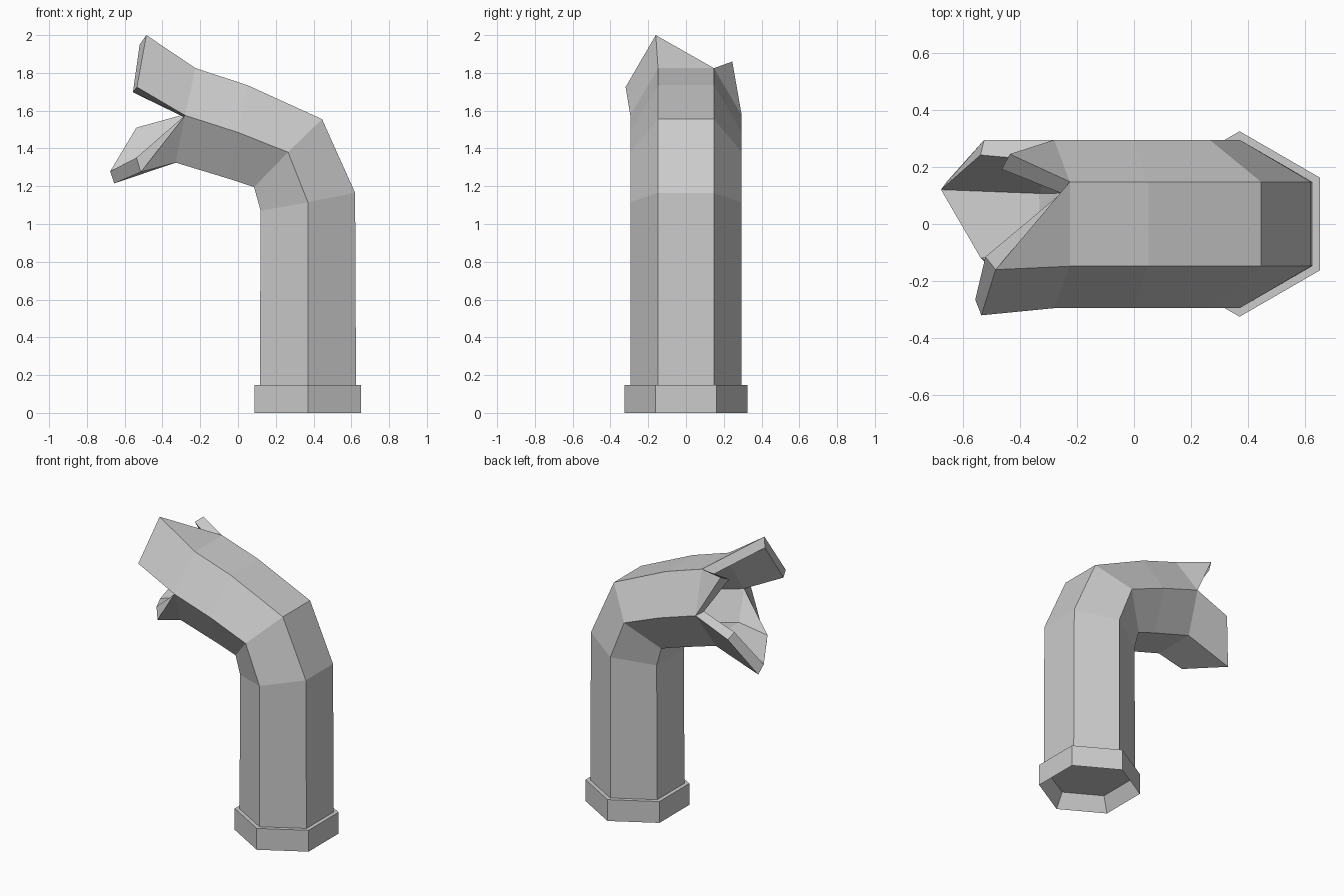
import bpy, bmesh, math

if "Cube" in bpy.data.objects:
    bpy.data.objects.remove(bpy.data.objects["Cube"])

AXIS_X = 0.37


def hexagon(bm, radius, z):
    """Horizontal hexagon with corners on the y axis."""
    return [bm.verts.new((AXIS_X + radius * math.cos(math.radians(30 + 60 * k)),
                          radius * math.sin(math.radians(30 + 60 * k)), z))
            for k in range(6)]


def bridge(bm, a, b):
    for k in range(6):
        n = (k + 1) % 6
        bm.faces.new((a[k], a[n], b[n], b[k]))


def finish(bm, name):
    mesh = bpy.data.meshes.new(name)
    bm.to_mesh(mesh)
    bm.free()
    ob = bpy.data.objects.new(name, mesh)
    bpy.context.collection.objects.link(ob)
    return ob


# Bent pipe: each section gives (x, z) of outer, middle and inner corners
sections = [
    ((0.625, 0.11), (0.37, 0.11), (0.115, 0.11)),
    ((0.62, 1.165), (0.37, 1.115), (0.12, 1.07)),
    ((0.445, 1.555), (0.265, 1.38), (0.085, 1.195)),
    ((0.05, 1.735), (0.0, 1.485), (-0.05, 1.24)),
    ((-0.225, 1.825), (-0.28, 1.575), (-0.33, 1.325)),
]
bm = bmesh.new()
rings = []
for outer, mid, inner in sections:
    corners = [(outer, 0.148), (mid, 0.295), (inner, 0.148),
               (inner, -0.148), (mid, -0.295), (outer, -0.148)]
    rings.append([bm.verts.new((x, y, z)) for (x, z), y in corners])
for a, b in zip(rings, rings[1:]):
    bridge(bm, a, b)

# Torn shards at the broken mouth
end = rings[-1]
tip_back = bm.verts.new((-0.435, 0.245, 1.86))
low_back = bm.verts.new((-0.525, 0.295, 1.475))
low_tip = bm.verts.new((-0.655, 0.15, 1.215))
low_front = bm.verts.new((-0.515, -0.14, 1.275))
top_low = bm.verts.new((-0.535, -0.32, 1.725))
top_tip = bm.verts.new((-0.485, -0.16, 2.0))
bm.faces.new((end[0], end[1], tip_back))
bm.faces.new((end[1], end[2], low_tip, low_back))
bm.faces.new((end[2], end[3], low_front, low_tip))
bm.faces.new((end[3], end[4], low_front))
bm.faces.new((end[4], end[5], top_tip, top_low))
bm.faces.new((end[5], end[0], top_tip))
pipe = finish(bm, "broken_pipe")
wall = pipe.modifiers.new("wall", 'SOLIDIFY')
wall.thickness = 0.065
wall.offset = -1
wall.use_even_offset = True

# Base collar with a recessed underside
bm = bmesh.new()
loops = [hexagon(bm, r, z) for r, z in
         ((0.27, 0.1), (0.325, 0.0), (0.325, 0.147), (0.29, 0.147))]
for a, b in zip(loops, loops[1:]):
    bridge(bm, a, b)
bm.faces.new(list(reversed(loops[0])))
finish(bm, "base_collar")
